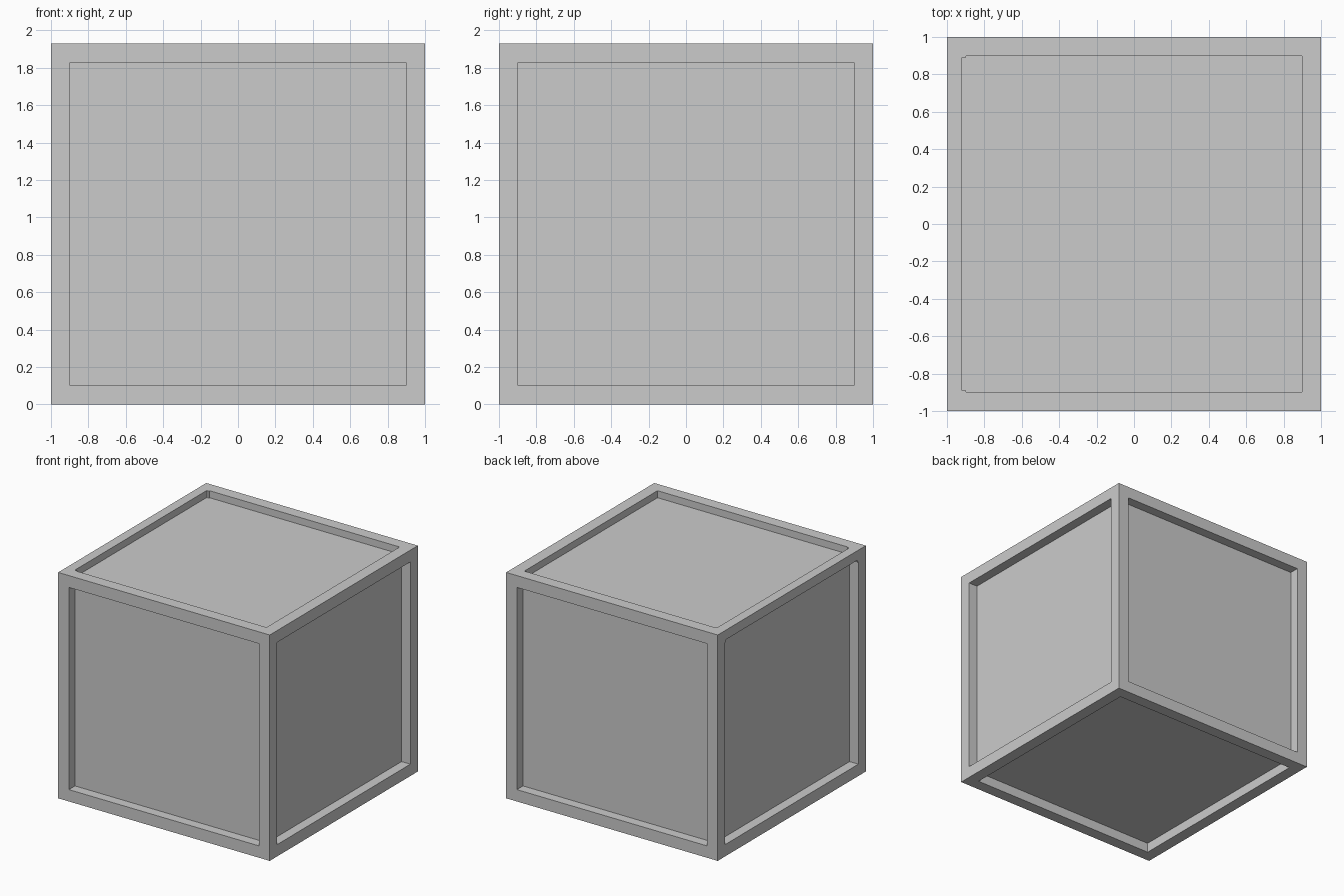
import bpy, bmesh
from mathutils import Matrix

if "Cube" in bpy.data.objects:
    bpy.data.objects.remove(bpy.data.objects["Cube"])

HEIGHT = 1.93
FRAME = 0.143


def box(name, size, center):
    bm = bmesh.new()
    bmesh.ops.create_cube(bm, size=1)
    bmesh.ops.transform(bm, matrix=Matrix.Translation(center) @ Matrix.Diagonal((*size, 1)), verts=bm.verts)
    mesh = bpy.data.meshes.new(name)
    bm.to_mesh(mesh)
    bm.free()
    obj = bpy.data.objects.new(name, mesh)
    bpy.context.collection.objects.link(obj)
    return obj


# Crate body with a framed, recessed panel on every side (shallower on top)
crate = box("crate", (2, 2, HEIGHT), (0, 0, HEIGHT / 2))
bm = bmesh.new()
bm.from_mesh(crate.data)
bm.normal_update()
for face in list(bm.faces):
    depth = 0.06 if face.normal.z > 0.5 else 0.083
    bmesh.ops.inset_individual(bm, faces=[face], thickness=FRAME)
    normal = face.normal.copy()
    panel = bmesh.ops.extrude_discrete_faces(bm, faces=[face])["faces"][0]
    bmesh.ops.translate(bm, verts=panel.verts, vec=-normal * depth)
bmesh.ops.recalc_face_normals(bm, faces=bm.faces)
bm.to_mesh(crate.data)
bm.free()

# Narrow slots along the left edge: one in the top, one in the left side
slots = [
    box("top_slot_cutter", (0.035, 1.78, 0.12), (-0.901, 0, HEIGHT)),
    box("side_slot_cutter", (0.12, 1.78, 0.035), (-1, 0, HEIGHT - 0.099)),
]
for cutter in slots:
    cut = crate.modifiers.new(cutter.name, "BOOLEAN")
    cut.operation = "DIFFERENCE"
    cut.solver = "EXACT"
    cut.object = cutter
    cutter.hide_render = True
    cutter.display_type = "WIRE"
